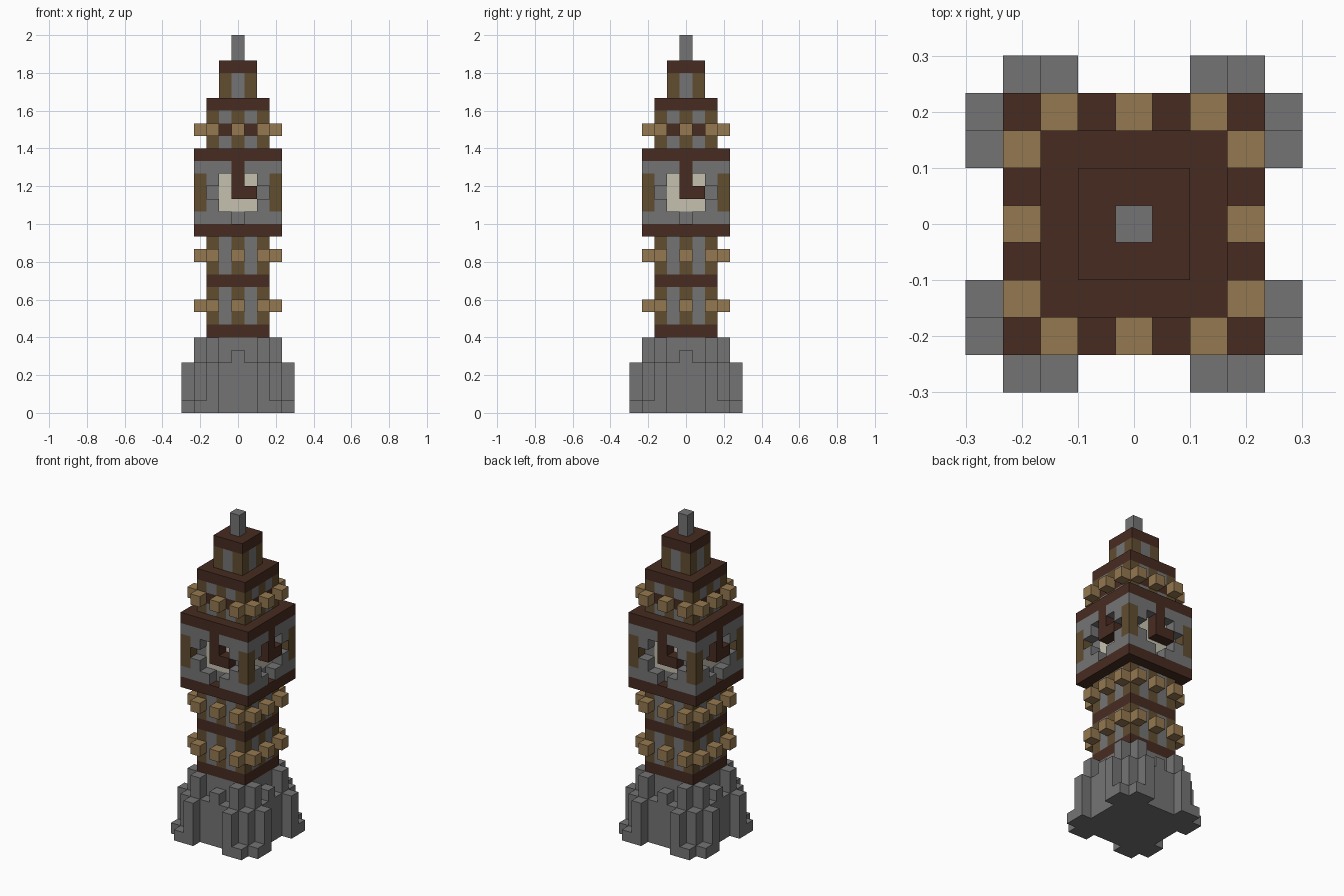
import bpy
import bmesh
from mathutils import Matrix, Vector

U = 2 / 30  # one block

cube = bpy.data.objects.get("Cube")
if cube:
    bpy.data.objects.remove(cube, do_unlink=True)


def material(name, rgb):
    mat = bpy.data.materials.new(name)
    mat.use_nodes = True
    mat.diffuse_color = (*rgb, 1)
    mat.node_tree.nodes["Principled BSDF"].inputs["Base Color"].default_value = (*rgb, 1)
    return mat


STONE = material("grey stone", (0.175, 0.175, 0.175))
DARK = material("dark brown wood", (0.062, 0.024, 0.015))
PLANK = material("brown timber", (0.12, 0.075, 0.03))
TAN = material("tan wood", (0.3, 0.19, 0.08))
CREAM = material("cream dial", (0.56, 0.53, 0.43))


def build(name, mat, boxes, turns=1):
    """Boxes are (x, y, width, depth, bottom, top) in blocks, repeated around z."""
    bm = bmesh.new()
    for turn in range(turns):
        spin = Matrix.Rotation(turn * 1.5707963, 4, "Z")
        for x, y, w, d, low, high in boxes:
            if high <= low:
                continue
            place = Matrix.Translation(Vector((x, y, (low + high) / 2)) * U)
            size = Matrix.Diagonal((w * U, d * U, (high - low) * U, 1))
            bmesh.ops.create_cube(bm, size=1, matrix=spin @ place @ size)
    mesh = bpy.data.meshes.new(name)
    bm.to_mesh(mesh)
    bm.free()
    mesh.materials.append(mat)
    obj = bpy.data.objects.new(name, mesh)
    bpy.context.collection.objects.link(obj)
    return obj


def slab(name, mat, width, low, high):
    return build(name, mat, [(0, 0, width, width, low, high)])


# Stepped stone base
slab("base_core", STONE, 5, 0, 6)
row_heights = {-3: 4, -2: 6, -1: 4, 0: 5, 1: 4, 2: 6}
build("base_steps", STONE, [(c, -3, 1, 1, 0, h) for c, h in row_heights.items()], 4)
build("base_buttresses", STONE,
      [(s * c, -4, 1, 1, 0, h) for s in (-1, 1) for c, h in ((2, 4), (3, 1))], 4)

# Dark timber bands between the storeys
for name, width, low in (("lower_band", 5, 6), ("middle_band", 5, 10), ("clock_floor", 7, 14),
                         ("clock_roof", 7, 20), ("belfry_roof", 5, 24), ("cap_roof", 3, 27)):
    slab(name, DARK, width, low, low + 1)


# Timbered storeys with a ring of tan brackets
def storey(name, low, bracket_wall):
    slab(name + "_core", STONE, 3, low, low + 3)
    build(name + "_posts", PLANK, [(c, -2, 1, 1, low, low + 3) for c in (-2, 0)], 4)
    build(name + "_walls", STONE,
          [(c, -2, 1, 1, a, a + 1) for c in (-1, 1) for a in (low, low + 2)], 4)
    build(name + "_wall_middle", bracket_wall,
          [(c, -2, 1, 1, low + 1, low + 2) for c in (-1, 1)], 4)
    build(name + "_brackets", TAN,
          [(c, -3, 1, 1, low + 1, low + 2) for c in (-2, 0, 2)], 4)


storey("lower_storey", 7, STONE)
storey("upper_storey", 11, STONE)
storey("belfry", 21, DARK)

# Clock room: recessed wall and dial, behind a diamond opening on each side
slab("clock_core", STONE, 3, 15, 20)
build("clock_back_wall", STONE,
      [(0, -2, 3, 1, 15, 16), (0, -2, 3, 1, 19, 20), (-2, -2, 1, 1, 15, 20)], 4)
build("clock_dial", CREAM, [(0, -2, 3, 1, 16, 19)], 4)
frame = [(-3, -3, 1, 1, 15, 16), (-3, -3, 1, 1, 19, 20)]
for c in range(-2, 3):
    reach = 2 - abs(c)
    frame += [(c, -3, 1, 1, 15, 17 - reach), (c, -3, 1, 1, 18 + reach, 20)]
build("clock_frame", STONE, frame, 4)
build("clock_corner_posts", PLANK, [(-3, -3, 1, 1, 16, 19)], 4)
build("clock_hands", DARK, [(0, -3, 1, 1, 17, 20), (1, -3, 1, 1, 17, 18)], 4)

# Small top room and spire
build("cap_posts", PLANK, [(-1, -1, 1, 1, 25, 27)], 4)
build("cap_walls", STONE, [(0, -1, 1, 1, 25, 27)], 4)
slab("spire", STONE, 1, 28, 30)
